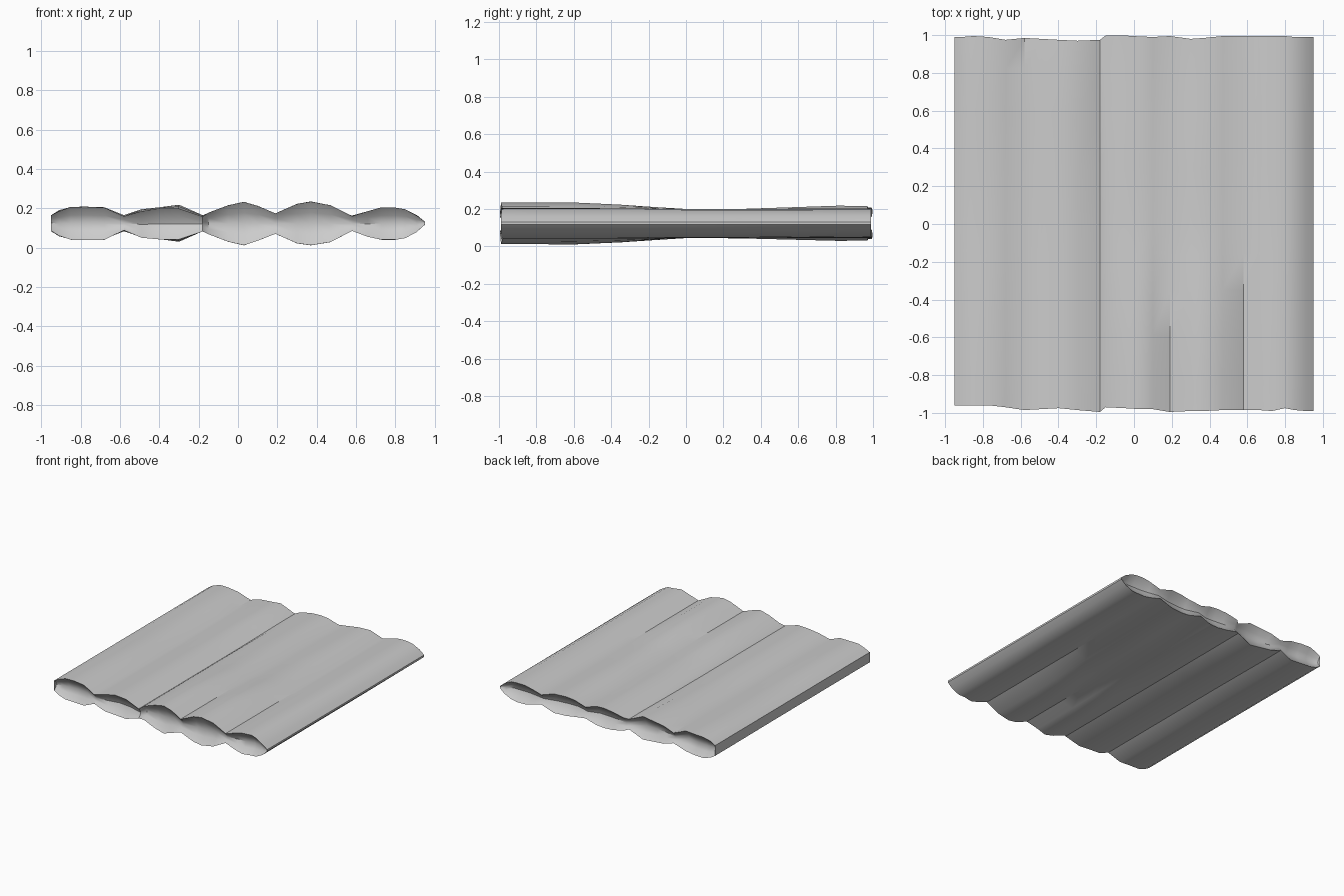
import bpy, bmesh, math

if "Cube" in bpy.data.objects:
    bpy.data.objects.remove(bpy.data.objects["Cube"])

# Cross-section columns: x, top z at front, bottom z at front, top z at back, front y, back y
COLS = [(-.95, .165, .085, .165, -.96, .99), (-.91, .185, .06, .19, -.96, .99),
        (-.85, .207, .04, .207, -.96, .995), (-.77, .208, .038, .208, -.96, .99),
        (-.68, .203, .04, .205, -.97, .975), (-.58, .16, .088, .165, -.985, .985),
        (-.49, .185, .05, .195, -.98, .98), (-.40, .20, .042, .205, -.975, .975),
        (-.30, .198, .042, .218, -.985, .97), (-.18, .158, .082, .165, -.995, .975),
        (-.15, .178, .068, .175, -.97, .998), (-.05, .215, .03, .195, -.975, .998),
        (.03, .232, .012, .203, -.98, .993), (.10, .212, .035, .198, -.98, .99),
        (.19, .174, .07, .168, -.995, .995), (.30, .222, .022, .19, -.99, .98),
        (.37, .234, .012, .20, -.99, .985), (.47, .215, .028, .20, -.985, .995),
        (.58, .16, .085, .163, -.985, .995), (.66, .185, .055, .185, -.985, .995),
        (.73, .205, .04, .20, -.99, .995), (.80, .203, .04, .20, -.975, .995),
        (.85, .195, .048, .193, -.985, .99), (.91, .162, .08, .165, -.99, .99),
        (.95, .132, .118, .132, -.99, .99)]
MID_Z = .124
# Stations along the length: position, weight of front shape, weight of back shape
STATIONS = [(0, 1, 0), (.08, 1, 0), (.2, 1.02, 0), (.32, .7, 0), (.42, .3, 0),
            (.5, 0, 0), (.65, 0, .1), (.8, 0, .6), (.92, 0, 1), (1, 0, .9)]
RECESS = .05

bm = bmesh.new()


def row(fn):
    return [bm.verts.new(fn(c)) for c in COLS]


def skin(a, b):
    for i in range(len(a) - 1):
        bm.faces.new((a[i], a[i + 1], b[i + 1], b[i]))


def point(c, t, wf, wb, lower):
    x, tf, bf, tb, y0, y1 = c
    bb = 2 * MID_Z - tb
    z_front, z_back = (bf, bb) if lower else (tf, tb)
    base = min(max(z_front, .045), .20)
    z = base + wf * (z_front - base) + wb * (z_back - base)
    return (x, y0 + (y1 - y0) * t, z)


# Quilted upper and lower skins
top, bottom = [], []
for s in STATIONS:
    top.append(row(lambda c: point(c, *s, False)))
    bottom.append(row(lambda c: point(c, *s, True)))
for k in range(len(STATIONS) - 1):
    skin(top[k], top[k + 1])
    skin(bottom[k], bottom[k + 1])

# Side edges
for k in range(len(STATIONS) - 1):
    for i in (0, -1):
        bm.faces.new((top[k][i], top[k + 1][i], bottom[k + 1][i], bottom[k][i]))

# Sunken end panels
for k, sign in ((0, 1), (-1, -1)):
    rows = [top[k]]
    for f in (.25, .5, .75):
        ends = [(t.co, b.co) for t, b in zip(top[k], bottom[k])]
        new = []
        for p, q in ends:
            v = p.lerp(q, f)
            v.y += sign * RECESS * math.sin(math.pi * f) * min(1, (p.z - q.z) / .15)
            new.append(bm.verts.new(v))
        rows.append(new)
    rows.append(bottom[k])
    for a, b in zip(rows, rows[1:]):
        skin(a, b)
    # close the slivers between end panel and side edges
    for i in (0, -1):
        bm.faces.new([r[i] for r in rows])

bmesh.ops.recalc_face_normals(bm, faces=bm.faces[:])
mesh = bpy.data.meshes.new("padded_mat")
bm.to_mesh(mesh)
bm.free()
mat = bpy.data.objects.new("padded_mat", mesh)
bpy.context.collection.objects.link(mat)
bpy.context.view_layer.objects.active = mat
mat.select_set(True)
bpy.ops.object.shade_smooth_by_angle(angle=math.radians(40))
